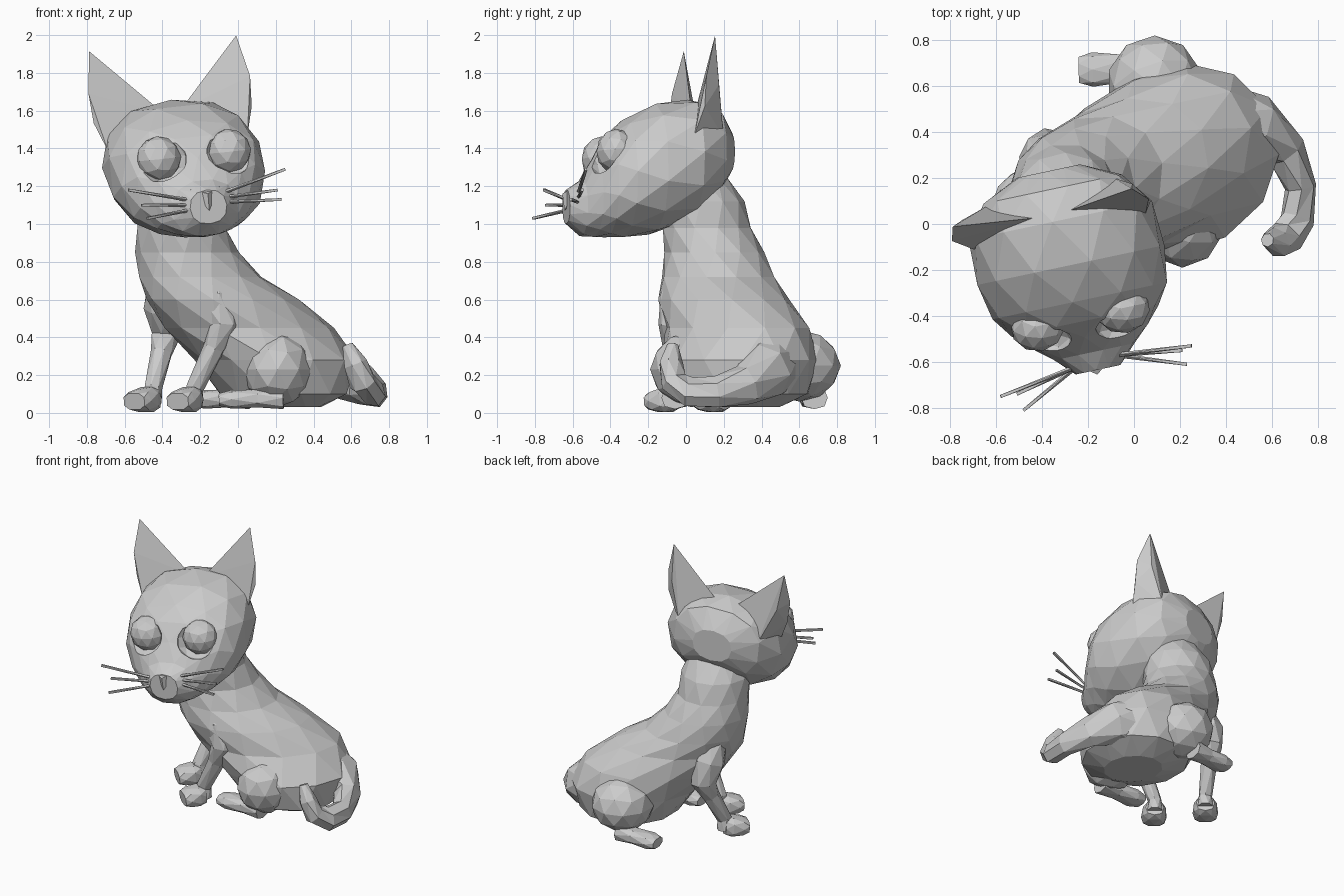
import bpy, bmesh
from math import sin, cos, pi, radians
from mathutils import Vector, Matrix

if "Cube" in bpy.data.objects:
    bpy.data.objects.remove(bpy.data.objects["Cube"])

fur = bpy.data.materials.new("grey_fur")
fur.use_nodes = True
fur.diffuse_color = (0.6, 0.6, 0.6, 1)
fur.node_tree.nodes["Principled BSDF"].inputs["Base Color"].default_value = fur.diffuse_color


def finish(name, bm, matrix=None):
    if matrix:
        bm.transform(matrix)
    bmesh.ops.recalc_face_normals(bm, faces=bm.faces)
    mesh = bpy.data.meshes.new(name)
    bm.to_mesh(mesh)
    bm.free()
    mesh.materials.append(fur)
    obj = bpy.data.objects.new(name, mesh)
    bpy.context.collection.objects.link(obj)
    return obj


def loft(name, rings, side=(1, 0, 0), sides=8, normal=None, power=1.0, matrix=None):
    """Faceted tube through rings of (centre, side radius, other radius)."""
    bm = bmesh.new()
    pts = [Vector(r[0]) for r in rings]
    loops = []
    for i, (c, a, b) in enumerate(rings):
        t = (pts[min(i + 1, len(pts) - 1)] - pts[max(i - 1, 0)]).normalized()
        if normal:
            t = Vector(normal)
        s = Vector(side)
        s = (s - t * s.dot(t)).normalized()
        u = s.cross(t)
        loop = []
        for k in range(sides):
            w = 2 * pi * (k + 0.5 * (i % 2)) / sides
            x, y = [abs(v) ** power * (1 if v > 0 else -1) for v in (cos(w), sin(w))]
            loop.append(bm.verts.new(pts[i] + s * x * a + u * y * b))
        loops.append(loop)
    for i in range(len(loops) - 1):
        p, q = loops[i], loops[i + 1]
        for k in range(sides):
            n = (k + 1) % sides
            if i % 2 == 0:
                bm.faces.new((p[k], p[n], q[k]))
                bm.faces.new((p[n], q[n], q[k]))
            else:
                bm.faces.new((p[k], q[n], q[k]))
                bm.faces.new((p[k], p[n], q[n]))
    bm.faces.new(loops[0])
    bm.faces.new(loops[-1])
    return finish(name, bm, matrix)


def ball(name, centre, radii, matrix=None):
    bm = bmesh.new()
    bmesh.ops.create_icosphere(bm, subdivisions=2, radius=1)
    bm.transform(Matrix.Translation(centre) @ Matrix.Diagonal((*radii, 1)))
    return finish(name, bm, matrix)


def hull(name, points, matrix=None):
    bm = bmesh.new()
    for p in points:
        bm.verts.new(p)
    bmesh.ops.convex_hull(bm, input=bm.verts)
    return finish(name, bm, matrix)


# Torso: level sections from the haunches up into the neck
loft("torso", [
    ((0.26, 0.30, 0.03), 0.17, 0.20),
    ((0.24, 0.30, 0.10), 0.34, 0.36),
    ((0.20, 0.29, 0.28), 0.44, 0.40),
    ((0.06, 0.27, 0.45), 0.48, 0.35),
    ((-0.08, 0.20, 0.60), 0.43, 0.32),
    ((-0.20, 0.17, 0.72), 0.34, 0.29),
    ((-0.27, 0.15, 0.85), 0.28, 0.26),
    ((-0.30, 0.11, 0.98), 0.24, 0.24),
    ((-0.30, 0.08, 1.12), 0.23, 0.23),
    ((-0.29, 0.04, 1.25), 0.18, 0.18)],
    side=(0.87, 0.49, 0), sides=12, normal=(0, 0, 1))

# Hind legs: haunch and long flat foot
ball("left_haunch", (0.21, 0.03, 0.23), (0.19, 0.22, 0.20))
ball("right_haunch", (0.09, 0.60, 0.25), (0.21, 0.22, 0.19))
for name, heel, toe in (("left_hind_foot", (0.24, -0.06), (-0.10, -0.05)),
                        ("right_hind_foot", (0.06, 0.68), (-0.24, 0.67))):
    h, t = Vector((*heel, 0.08)), Vector((*toe, 0.07))
    loft(name, [(h, 0.07, 0.06), (h.lerp(t, 0.4), 0.065, 0.05),
                (h.lerp(t, 0.8), 0.075, 0.05), (t, 0.06, 0.035)],
         side=(0, 1, 0), sides=8, power=0.8)

# Front legs and paws
for name, shoulder, elbow, wrist, toe in (
        ("left", (-0.16, 0.01, 0.74), (-0.07, -0.07, 0.46), (-0.23, -0.06, 0.13), (-0.32, -0.18)),
        ("right", (-0.40, 0.24, 0.70), (-0.38, 0.34, 0.42), (-0.45, 0.20, 0.13), (-0.55, 0.08))):
    s, e, w = Vector(shoulder), Vector(elbow), Vector(wrist)
    loft(name + "_front_leg", [
        (s, 0.08, 0.08), (s.lerp(e, 0.5), 0.11, 0.11), (e, 0.075, 0.085),
        (e.lerp(w, 0.35), 0.055, 0.06), (w, 0.045, 0.05),
        (w - Vector((0, 0, 0.08)), 0.05, 0.05)], side=(0.6, -0.8, 0), sides=7)
    heel, t = Vector((w.x, w.y, 0.075)), Vector((*toe, 0.06))
    loft(name + "_front_paw", [
        (heel, 0.06, 0.06), (heel.lerp(t, 0.3), 0.08, 0.07),
        (heel.lerp(t, 0.75), 0.085, 0.06), (t, 0.075, 0.045)],
        side=(0.8, -0.6, 0), sides=8, power=0.75)

# Tail: thick root blending into the rump, curling forward to a lifted tip
loft("tail", [
    ((0.36, 0.44, 0.26), 0.19, 0.19), ((0.54, 0.42, 0.22), 0.14, 0.15),
    ((0.66, 0.32, 0.15), 0.09, 0.11), ((0.725, 0.16, 0.11), 0.07, 0.085),
    ((0.71, 0.02, 0.11), 0.07, 0.085), ((0.66, -0.06, 0.16), 0.07, 0.08),
    ((0.62, -0.08, 0.26), 0.06, 0.07), ((0.58, -0.07, 0.36), 0.03, 0.03)],
    side=(0.7, 0.7, 0.2), sides=7)

# Head, turned and tilted as one group
pose = (Matrix.Translation((-0.29, -0.1, 1.28)) @ Matrix.Rotation(radians(12), 4, "Z")
        @ Matrix.Rotation(radians(-6), 4, "Y"))
head = loft("head", [
    ((0, 0.34, 0.10), 0.14, 0.11), ((0, 0.26, 0.10), 0.31, 0.24),
    ((0, 0.12, 0.06), 0.41, 0.32), ((0, -0.08, 0.01), 0.42, 0.345),
    ((0, -0.24, -0.04), 0.39, 0.31), ((0, -0.33, -0.08), 0.33, 0.27),
    ((0, -0.40, -0.14), 0.26, 0.21), ((0, -0.47, -0.195), 0.18, 0.15),
    ((0, -0.55, -0.19), 0.10, 0.09)],
    sides=12, normal=(0, -1, 0), power=0.88, matrix=pose)

# Eye sockets cut into the head, then the eyes
for sign, label in ((1, "left"), (-1, "right")):
    cutter = ball("socket_cutter", (sign * 0.19, -0.39, 0.09), (0.14, 0.09, 0.135), pose)
    cutter.hide_render = True
    cut = head.modifiers.new(label + "_socket", "BOOLEAN")
    cut.operation, cut.object = "DIFFERENCE", cutter
    bpy.context.view_layer.objects.active = head
    bpy.ops.object.modifier_apply(modifier=cut.name)
    bpy.data.objects.remove(cutter)
    ball(label + "_eye", (sign * 0.19, -0.31, 0.085), (0.12, 0.11, 0.12), pose)
    # Thin pointed ear with a bulging outer edge
    hull(label + "_ear", [(sign * x, y, z) for x, y, z in (
        (0.05, 0.15, 0.32), (0.38, 0.07, 0.15), (0.28, 0.25, 0.15),
        (0.44, 0.13, 0.46), (0.43, 0.12, 0.30), (0.38, 0.21, 0.42),
        (0.40, 0.19, 0.68))], pose)

# Triangular nose
hull("nose", [(-0.08, -0.51, -0.09), (0.08, -0.51, -0.09), (0, -0.56, -0.21),
              (0, -0.57, -0.12), (0, -0.46, -0.12)], pose)

# Whiskers fanning from each cheek
for label, root, tips in (
        ("left", (-0.08, -0.57, 1.14),
         ((0.25, -0.53, 1.29), (0.21, -0.55, 1.18), (0.23, -0.61, 1.13))),
        ("right", (-0.25, -0.62, 1.10),
         ((-0.58, -0.75, 1.18), (-0.51, -0.74, 1.10), (-0.48, -0.81, 1.03)))):
    for i, tip in enumerate(tips):
        start = Vector(root) + Vector((0, 0, 0.025 * (1 - i)))
        loft(f"{label}_whisker_{i + 1}", [(start, 0.01, 0.01), (tip, 0.01, 0.01)],
             side=(0, 0, 1), sides=4)
